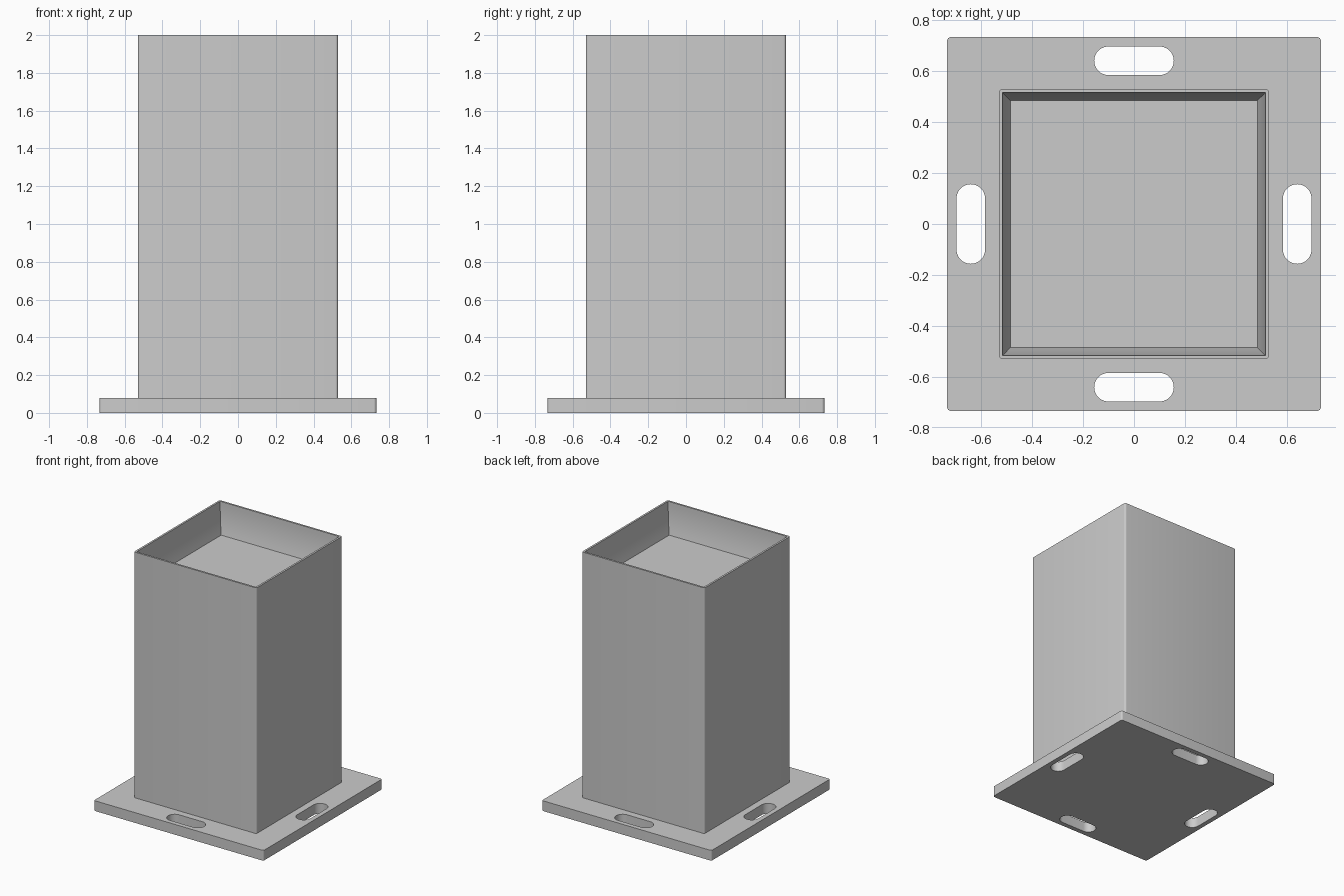
import bpy, bmesh, math

cube = bpy.data.objects.get("Cube")
if cube:
    bpy.data.objects.remove(cube, do_unlink=True)

PLATE_HALF, PLATE_TOP = 0.733, 0.08
BODY_HALF, RIM_HALF, FLOOR_HALF = 0.53, 0.515, 0.485
TOP, FLOOR = 2.0, 1.755
CORNER = 0.015

grey = bpy.data.materials.new("plain grey")
grey.use_nodes = True
colour = (0.6, 0.6, 0.6, 1)
grey.diffuse_color = colour
grey.node_tree.nodes["Principled BSDF"].inputs["Base Color"].default_value = colour


def rounded_rect(hx, hy, r, steps, cx=0, cy=0):
    """Outline of a rectangle with rounded corners, counter-clockwise."""
    points = []
    for k, (sx, sy) in enumerate([(1, 1), (-1, 1), (-1, -1), (1, -1)]):
        for i in range(steps + 1):
            a = math.pi / 2 * (k + i / steps)
            points.append((cx + sx * (hx - r) + r * math.cos(a),
                           cy + sy * (hy - r) + r * math.sin(a)))
    return points


def finish(bm, name):
    """Clean the mesh and link it as a smooth-shaded object with sharp edges."""
    bmesh.ops.remove_doubles(bm, verts=bm.verts, dist=1e-5)
    bmesh.ops.recalc_face_normals(bm, faces=bm.faces)
    mesh = bpy.data.meshes.new(name)
    bm.to_mesh(mesh)
    bm.free()
    mesh.materials.append(grey)
    obj = bpy.data.objects.new(name, mesh)
    bpy.context.collection.objects.link(obj)
    bpy.ops.object.select_all(action="DESELECT")
    obj.select_set(True)
    bpy.context.view_layer.objects.active = obj
    bpy.ops.object.shade_smooth_by_angle(angle=math.radians(30))


# Base plate: filled outline with four slots, extruded
outlines = [rounded_rect(PLATE_HALF, PLATE_HALF, CORNER, 5)]
SLOT_OFFSET, SLOT_LONG, SLOT_WIDE = 0.64, 0.156, 0.056
for side in (-1, 1):
    outlines.append(rounded_rect(SLOT_LONG, SLOT_WIDE, SLOT_WIDE, 10, cy=side * SLOT_OFFSET))
    outlines.append(rounded_rect(SLOT_WIDE, SLOT_LONG, SLOT_WIDE, 10, cx=side * SLOT_OFFSET))
curve = bpy.data.curves.new("plate_outline", "CURVE")
curve.dimensions = "2D"
curve.fill_mode = "BOTH"
curve.extrude = PLATE_TOP / 2
for outline in outlines:
    # Drop the coincident points where slot ends meet
    clean = [p for i, p in enumerate(outline) if math.dist(p, outline[i - 1]) > 1e-5]
    spline = curve.splines.new("POLY")
    spline.points.add(len(clean) - 1)
    for point, (x, y) in zip(spline.points, clean):
        point.co = (x, y, 0, 1)
    spline.use_cyclic_u = True
helper = bpy.data.objects.new("plate_outline", curve)
bpy.context.collection.objects.link(helper)
depsgraph = bpy.context.evaluated_depsgraph_get()
plate_mesh = bpy.data.meshes.new_from_object(helper.evaluated_get(depsgraph))
bm = bmesh.new()
bm.from_mesh(plate_mesh)
bmesh.ops.translate(bm, verts=bm.verts, vec=(0, 0, PLATE_TOP / 2))
bpy.data.objects.remove(helper, do_unlink=True)
bpy.data.meshes.remove(plate_mesh)
finish(bm, "base_plate")

# Square post: rounded outer walls, thin rim, curved recess walls and floor
sections = [(BODY_HALF, CORNER, PLATE_TOP), (BODY_HALF, CORNER, TOP)]
STEPS = 8
for i in range(STEPS + 1):
    t = i / STEPS
    sections.append((RIM_HALF + (FLOOR_HALF - RIM_HALF) * t * t, 0,
                     TOP + (FLOOR - TOP) * t))
bm = bmesh.new()
rings = [[bm.verts.new((x, y, z)) for x, y in rounded_rect(h, h, r, 5)]
         for h, r, z in sections]
for low, high in zip(rings, rings[1:]):
    for i in range(len(low)):
        bm.faces.new((low[i - 1], low[i], high[i], high[i - 1]))
bm.faces.new(rings[0])
bm.faces.new(rings[-1])
finish(bm, "square_post")
